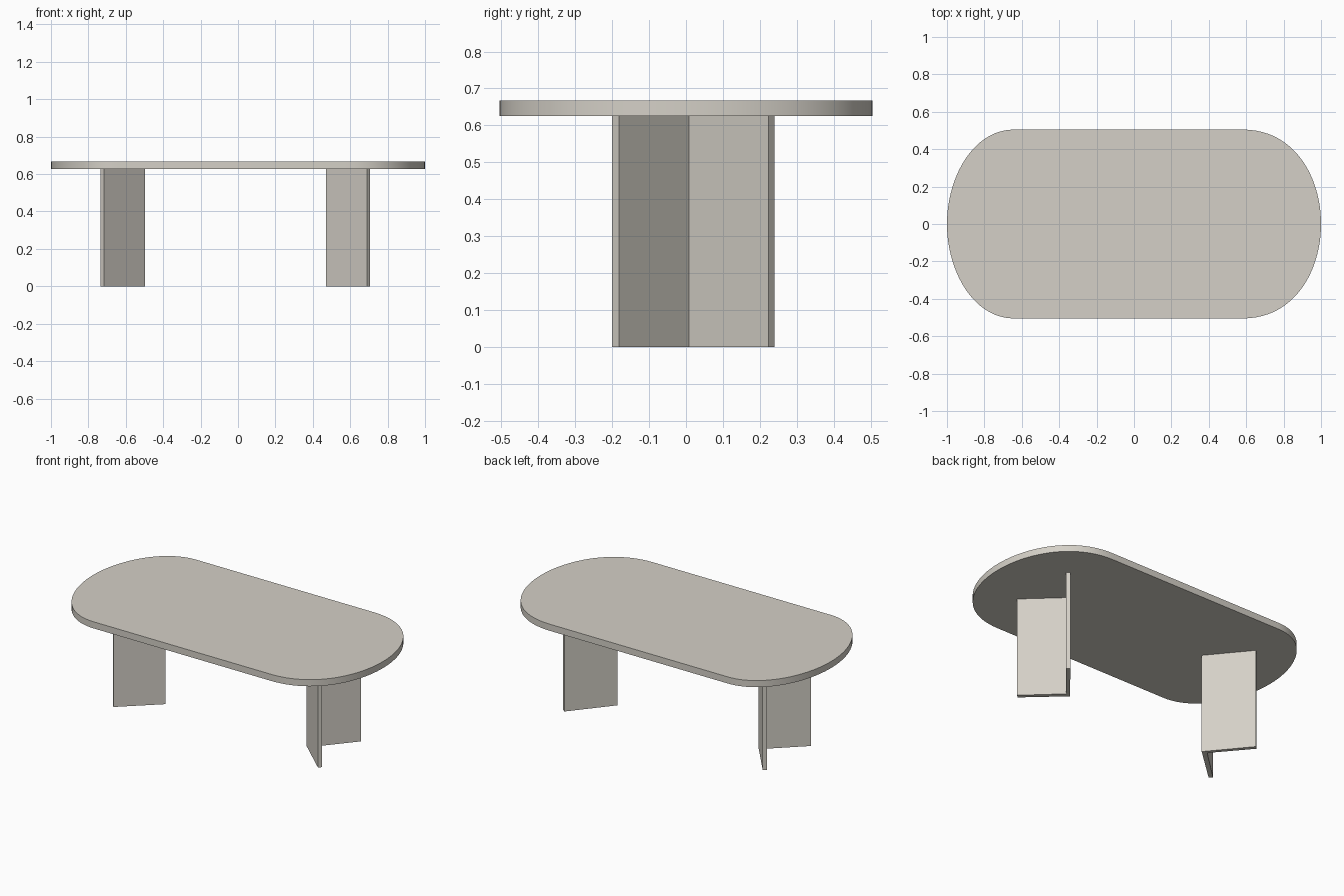
import bpy, bmesh
from mathutils import Vector
from mathutils.geometry import interpolate_bezier

if "Cube" in bpy.data.objects:
    bpy.data.objects.remove(bpy.data.objects["Cube"])


def flat_material(name, rgb):
    m = bpy.data.materials.new(name)
    m.diffuse_color = (*rgb, 1.0)
    m.use_nodes = True
    m.node_tree.nodes["Principled BSDF"].inputs["Base Color"].default_value = m.diffuse_color
    return m


stone = flat_material("warm grey", (0.66, 0.63, 0.57))


def extrude_outline(name, outline, z0, z1):
    """Solid prism from a closed 2D outline."""
    bm = bmesh.new()
    base = bm.faces.new([bm.verts.new((x, y, z0)) for x, y in outline])
    geom = bmesh.ops.extrude_face_region(bm, geom=[base])["geom"]
    top = [v for v in geom if isinstance(v, bmesh.types.BMVert)]
    bmesh.ops.translate(bm, verts=top, vec=(0, 0, z1 - z0))
    bmesh.ops.recalc_face_normals(bm, faces=bm.faces)
    mesh = bpy.data.meshes.new(name)
    bm.to_mesh(mesh)
    bm.free()
    mesh.materials.append(stone)
    obj = bpy.data.objects.new(name, mesh)
    bpy.context.collection.objects.link(obj)
    return obj


def end_curve(flat_x):
    """Quarter of the rounded end, from the long side to the tip."""
    pts = [Vector((flat_x, .505, 0)), Vector((.86, .505, 0)),
           Vector((1, .25, 0)), Vector((1, 0, 0))]
    return [(p.x, p.y) for p in interpolate_bezier(*pts, 24)]


# Tabletop: long sides straight, ends softly rounded
right, left = end_curve(.58), end_curve(.64)
outline = (right + [(x, -y) for x, y in right[-2::-1]]
           + [(-x, -y) for x, y in left] + [(-x, y) for x, y in left[-2::-1]])
top = extrude_outline("tabletop", outline, .626, .667)
bpy.context.view_layer.objects.active = top
top.select_set(True)
bpy.ops.object.shade_smooth_by_angle(angle=0.6)

# V-shaped panel legs, opening outwards
v_plan = [(0, 0), (.219, -.2), (.236, -.182), (.034, .008), (.217, .224), (.198, .24)]
for name, side, x0 in (("right_leg", 1, .471), ("left_leg", -1, .498)):
    extrude_outline(name, [(side * (x0 + x), y) for x, y in v_plan], 0, .626)
